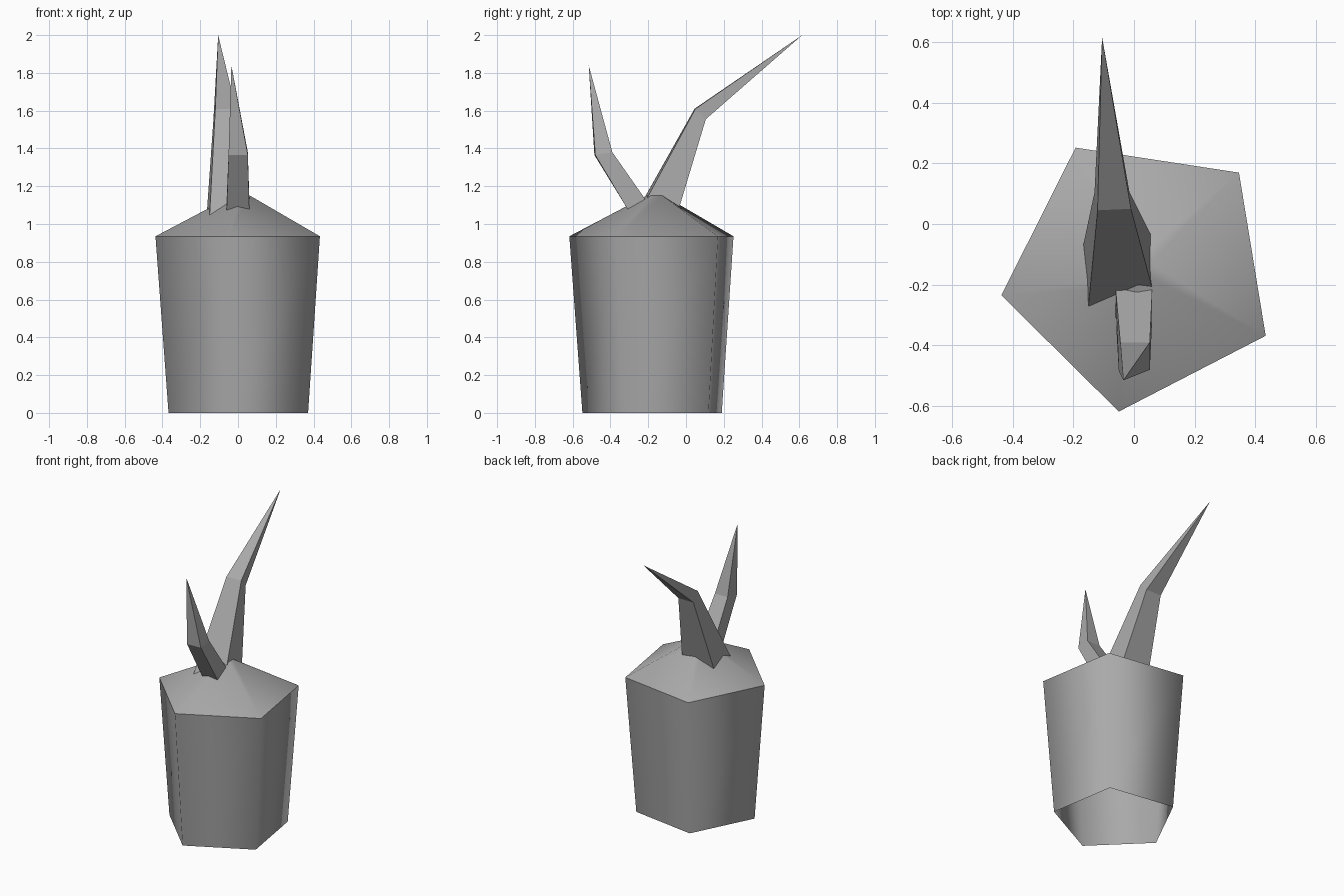
import bpy, bmesh, math
from mathutils import Vector

cube = bpy.data.objects.get("Cube")
if cube:
    bpy.data.objects.remove(cube, do_unlink=True)

grey = bpy.data.materials.new("plain grey")
grey.use_nodes = True
colour = (0.4, 0.4, 0.4, 1)
grey.diffuse_color = colour
grey.node_tree.nodes["Principled BSDF"].inputs["Base Color"].default_value = colour


def finish(bm, name, smooth):
    mesh = bpy.data.meshes.new(name)
    for face in bm.faces:
        face.smooth = smooth
    bm.to_mesh(mesh)
    bm.free()
    mesh.materials.append(grey)
    obj = bpy.data.objects.new(name, mesh)
    bpy.context.collection.objects.link(obj)
    return obj


def bridge(bm, lower, upper):
    n = len(lower)
    for i in range(n):
        j = (i + 1) % n
        bm.faces.new((lower[i], lower[j], upper[j], upper[i]))


CENTRE = Vector((0.02, -0.16, 0))


def pentagon(bm, radius, z):
    ring = []
    for i in range(5):
        a = math.radians(45.3 + 72 * i)
        ring.append(bm.verts.new(CENTRE + Vector((radius * math.cos(a), radius * math.sin(a), z))))
    return ring


# Tapered five-sided body, open underneath
bm = bmesh.new()
bridge(bm, pentagon(bm, 0.393, 0), pentagon(bm, 0.463, 0.935))
finish(bm, "body", True)

# Low pointed lid with a tiny blunt top
bm = bmesh.new()
top = pentagon(bm, 0.045, 1.152)
bridge(bm, pentagon(bm, 0.463, 0.935), top)
bm.faces.new(top)
finish(bm, "lid", True)


# Bent four-sided thorn: base ring, bend ring, tip; base is sunk into the lid
def thorn(name, base, bend, tip):
    bm = bmesh.new()
    base, bend = [[Vector(p) for p in ring] for ring in (base, bend)]
    low = [bm.verts.new(b + (b - m) * 0.07) for b, m in zip(base, bend)]
    mid = [bm.verts.new(m) for m in bend]
    point = bm.verts.new(tip)
    bridge(bm, low, mid)
    for i in range(4):
        bm.faces.new((mid[i], mid[(i + 1) % 4], point))
    bm.faces.new(low[::-1])
    bmesh.ops.recalc_face_normals(bm, faces=bm.faces)
    finish(bm, name, False)


thorn("tall_back_thorn",
      [(-0.15, -0.27, 1.05), (0.06, -0.21, 1.13), (0.055, -0.035, 1.09), (-0.165, -0.06, 1.06)],
      [(-0.12, 0.045, 1.61), (-0.01, 0.05, 1.61), (-0.015, 0.105, 1.555), (-0.13, 0.105, 1.555)],
      (-0.105, 0.615, 2.0))
thorn("short_front_thorn",
      [(-0.06, -0.31, 1.08), (0.06, -0.31, 1.08), (0.06, -0.215, 1.13), (-0.06, -0.22, 1.13)],
      [(-0.05, -0.485, 1.365), (0.052, -0.48, 1.365), (0.052, -0.39, 1.38), (-0.045, -0.39, 1.38)],
      (-0.035, -0.515, 1.84))
